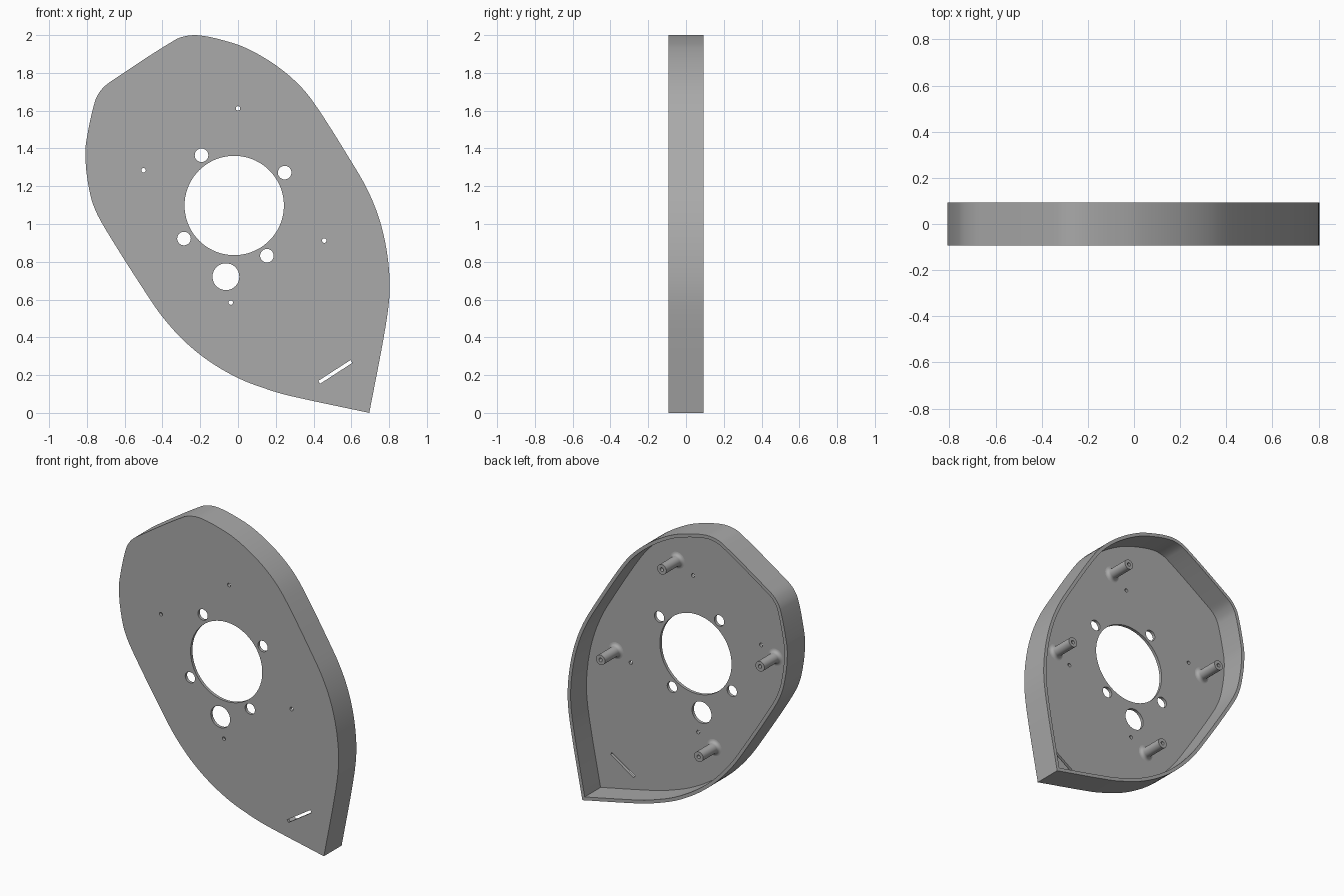
import bpy, bmesh, math
from mathutils import Vector
from mathutils.geometry import interpolate_bezier

cube = bpy.data.objects.get("Cube")
if cube:
    bpy.data.objects.remove(cube, do_unlink=True)

HALF = 0.093      # half of the total depth
PLATE = 0.02      # thickness of the front plate
WALL = 0.022      # thickness of the rim wall
CENTRE = Vector((-0.02, 1.098))

grey = bpy.data.materials.new("plain grey")
grey.use_nodes = True
grey.diffuse_color = (0.4, 0.4, 0.4, 1)
grey.node_tree.nodes["Principled BSDF"].inputs["Base Color"].default_value = (0.4, 0.4, 0.4, 1)

# Outline knots, counter-clockwise from the pointed corner
KNOTS = [Vector(p) for p in (
    (0.695, 0), (0.78, 0.45), (0.803, 0.65), (0.79, 0.84), (0.75, 1.02), (0.686, 1.18),
    (0.60, 1.33), (0.42, 1.615), (0.327, 1.733), (0.195, 1.844), (0.037, 1.934),
    (-0.095, 1.977), (-0.2, 1.998), (-0.264, 1.997), (-0.333, 1.975), (-0.665, 1.76),
    (-0.72, 1.715), (-0.757, 1.65), (-0.803, 1.44), (-0.808, 1.357), (-0.797, 1.235),
    (-0.766, 1.10), (-0.70, 0.97), (-0.465, 0.60), (-0.385, 0.49), (-0.28, 0.376),
    (-0.148, 0.27), (0.01, 0.18), (0.17, 0.12), (0.275, 0.09))]


def smooth_outline(knots):
    """Smooth closed path with one sharp corner at the first knot."""
    pts = knots + [knots[0]]
    last = len(pts) - 1
    tangents = [(pts[min(i + 1, last)] - pts[max(i - 1, 0)]).normalized() for i in range(last + 1)]
    path = []
    for i in range(last):
        a, b = pts[i], pts[i + 1]
        reach = (b - a).length / 3
        path += interpolate_bezier(a, a + tangents[i] * reach, b - tangents[i + 1] * reach, b, 6)[:-1]
    return [Vector(p[:2]) for p in path]


def inset(path, d):
    """Mitred inward offset of a counter-clockwise path."""
    result = []
    for i, p in enumerate(path):
        u = (p - path[i - 1]).normalized()
        v = (path[(i + 1) % len(path)] - p).normalized()
        n = Vector((-u.y - v.y, u.x + v.x)).normalized()
        result.append(p + n * d / n.dot(Vector((-u.y, u.x))))
    return result


def circle(x, z, r, n=32):
    return [Vector((x + r * math.cos(math.tau * i / n), z + r * math.sin(math.tau * i / n)))
            for i in range(n)]


def finish(obj):
    bpy.ops.object.select_all(action='DESELECT')
    obj.select_set(True)
    bpy.context.view_layer.objects.active = obj
    if obj.type == 'CURVE':
        bpy.ops.object.convert(target='MESH')
        obj = bpy.context.object
    bm = bmesh.new()
    bm.from_mesh(obj.data)
    bmesh.ops.remove_doubles(bm, verts=bm.verts, dist=1e-5)
    bmesh.ops.recalc_face_normals(bm, faces=bm.faces)
    bm.to_mesh(obj.data)
    bm.free()
    obj.data.materials.clear()
    obj.data.materials.append(grey)
    bpy.ops.object.shade_smooth_by_angle(angle=math.radians(30))


def slab(name, loops, y0, y1):
    """Filled profile with holes, extruded between two depths."""
    curve = bpy.data.curves.new(name, 'CURVE')
    curve.dimensions = '2D'
    curve.fill_mode = 'BOTH'
    curve.extrude = (y1 - y0) / 2
    for loop in loops:
        spline = curve.splines.new('POLY')
        spline.points.add(len(loop) - 1)
        for point, p in zip(spline.points, loop):
            point.co = (p.x, p.y, 0, 1)
        spline.use_cyclic_u = True
    obj = bpy.data.objects.new(name, curve)
    bpy.context.collection.objects.link(obj)
    obj.rotation_euler.x = math.pi / 2
    obj.location.y = (y0 + y1) / 2
    finish(obj)


outline = smooth_outline(KNOTS)

# Holes: centre opening, cable hole, four bolt holes, four pin holes, slanted slot
holes = [circle(*CENTRE, 0.263, 72), circle(-0.064, 0.721, 0.071, 40)]
for x, z in ((-0.193, 1.364), (0.247, 1.272), (-0.286, 0.923), (0.153, 0.832)):
    holes.append(circle(x, z, 0.036))
for x, z in ((0, 1.612), (-0.5, 1.285), (0.457, 0.912), (-0.038, 0.584)):
    holes.append(circle(x, z, 0.012, 16))
start, end = Vector((0.43, 0.162)), Vector((0.60, 0.272))
side = (end - start).orthogonal().normalized() * 0.009
holes.append([start - side, end - side, end + side, start + side])

# Shell
slab("front_plate", [outline] + holes, -HALF, -HALF + PLATE)
slab("rim_wall", [outline, inset(outline, WALL)], -HALF + PLATE, HALF)


def standoff(name, x, z):
    """Turned post with a flared foot and a blind screw hole."""
    base, tip = -HALF + PLATE, HALF - 0.004
    flare = [(0.033 + 0.022 * (1 - math.sin(a)), base + 0.022 * (1 - math.cos(a)))
             for a in (math.pi / 2 * i / 5 for i in range(6))]
    profile = flare + [(0.033, tip), (0.012, tip), (0.012, tip - 0.09), (0, tip - 0.09)]
    bm = bmesh.new()
    verts = [bm.verts.new((r, y, 0)) for r, y in profile]
    edges = [bm.edges.new(pair) for pair in zip(verts, verts[1:])]
    bmesh.ops.spin(bm, geom=verts + edges, cent=(0, 0, 0), axis=(0, 1, 0),
                   angle=math.tau, steps=32)
    mesh = bpy.data.meshes.new(name)
    bm.to_mesh(mesh)
    bm.free()
    obj = bpy.data.objects.new(name, mesh)
    obj.location = (x, 0, z)
    bpy.context.collection.objects.link(obj)
    finish(obj)


# Four standoffs evenly spaced around the centre opening
for i, place in enumerate(("top", "right", "bottom", "left")):
    angle = math.radians(77 + 90 * i)
    standoff("standoff_" + place, CENTRE.x + 0.6 * math.cos(angle), CENTRE.y + 0.6 * math.sin(angle))
